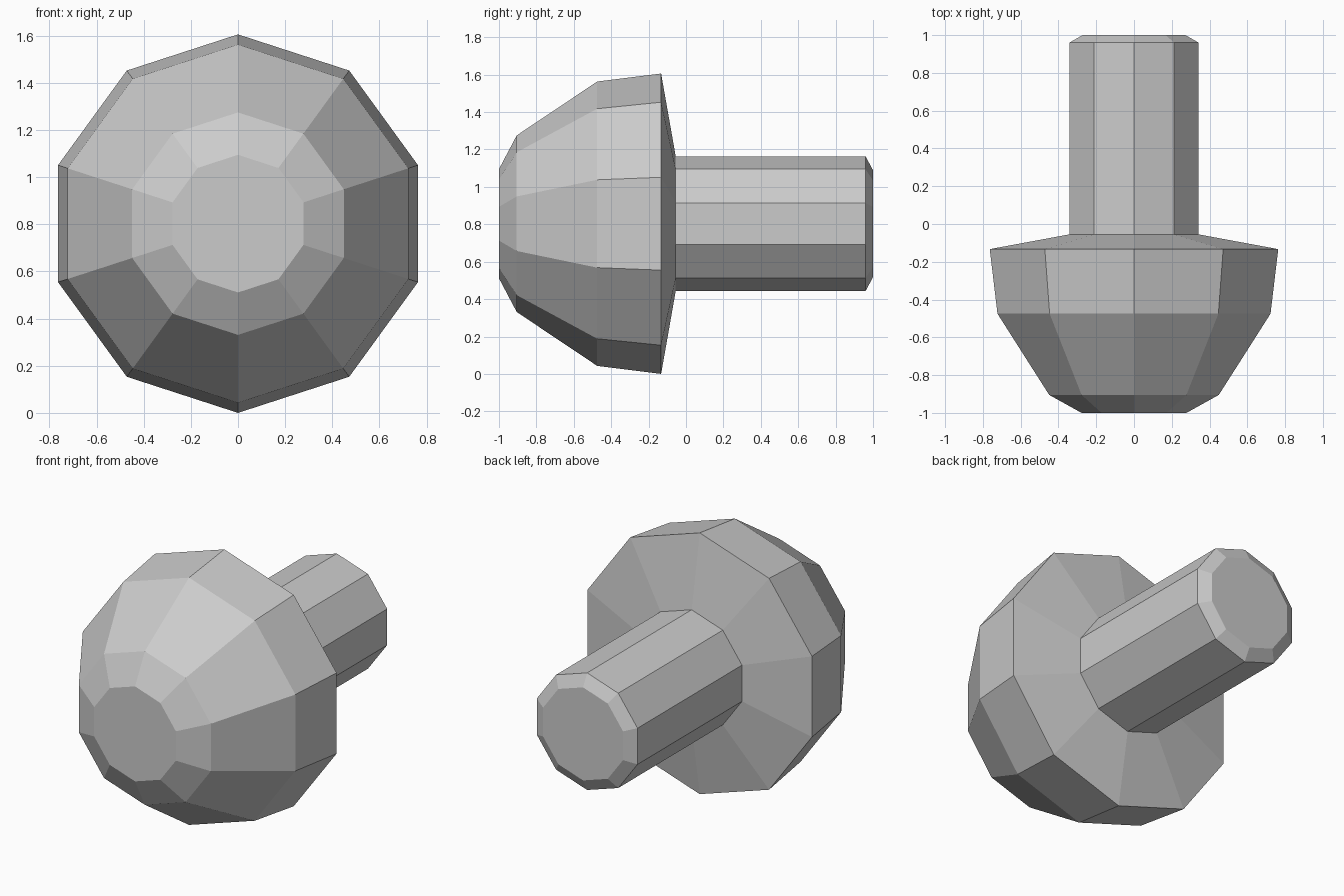
import bpy, bmesh
from math import sin, cos, pi

if "Cube" in bpy.data.objects:
    bpy.data.objects.remove(bpy.data.objects["Cube"])

SIDES = 10
AXIS_Z = 0.803

# Single plain grey
grey = bpy.data.materials.new("grey")
grey.use_nodes = True
colour = (0.6, 0.6, 0.6, 1)
grey.diffuse_color = colour
grey.node_tree.nodes["Principled BSDF"].inputs["Base Color"].default_value = colour


def turned_part(name, profile, cap_first=False, cap_last=False):
    """Turn (y, radius) pairs around the y axis, with a corner straight up."""
    bm = bmesh.new()
    rings = []
    for y, r in profile:
        angles = [2 * pi * i / SIDES for i in range(SIDES)]
        rings.append([bm.verts.new((r * sin(a), y, r * cos(a))) for a in angles])
    for a, b in zip(rings, rings[1:]):
        for i in range(SIDES):
            j = (i + 1) % SIDES
            bm.faces.new((a[i], a[j], b[j], b[i]))
    if cap_first:
        bm.faces.new(rings[0][::-1])
    if cap_last:
        bm.faces.new(rings[-1])
    # Both parts open only where they meet, so orient faces away from the axis
    bm.normal_update()
    if sum(f.normal.dot(f.calc_center_median() * f.calc_area())
           * (0 if len(f.verts) > 4 else 1) for f in bm.faces) < 0:
        bmesh.ops.reverse_faces(bm, faces=bm.faces)
    bmesh.ops.recalc_face_normals(bm, faces=bm.faces)
    mesh = bpy.data.meshes.new(name)
    bm.to_mesh(mesh)
    bm.free()
    mesh.materials.append(grey)
    obj = bpy.data.objects.new(name, mesh)
    obj.location.z = AXIS_Z
    bpy.context.collection.objects.link(obj)
    return obj


# Domed head with a shallow sloping back
turned_part("domed_head",
            [(-1, 0.292), (-0.905, 0.472), (-0.475, 0.76), (-0.133, 0.803), (-0.055, 0.36)],
            cap_first=True)

# Straight shaft with a bevelled end
turned_part("shaft", [(-0.055, 0.36), (0.96, 0.36), (1, 0.286)], cap_last=True)
